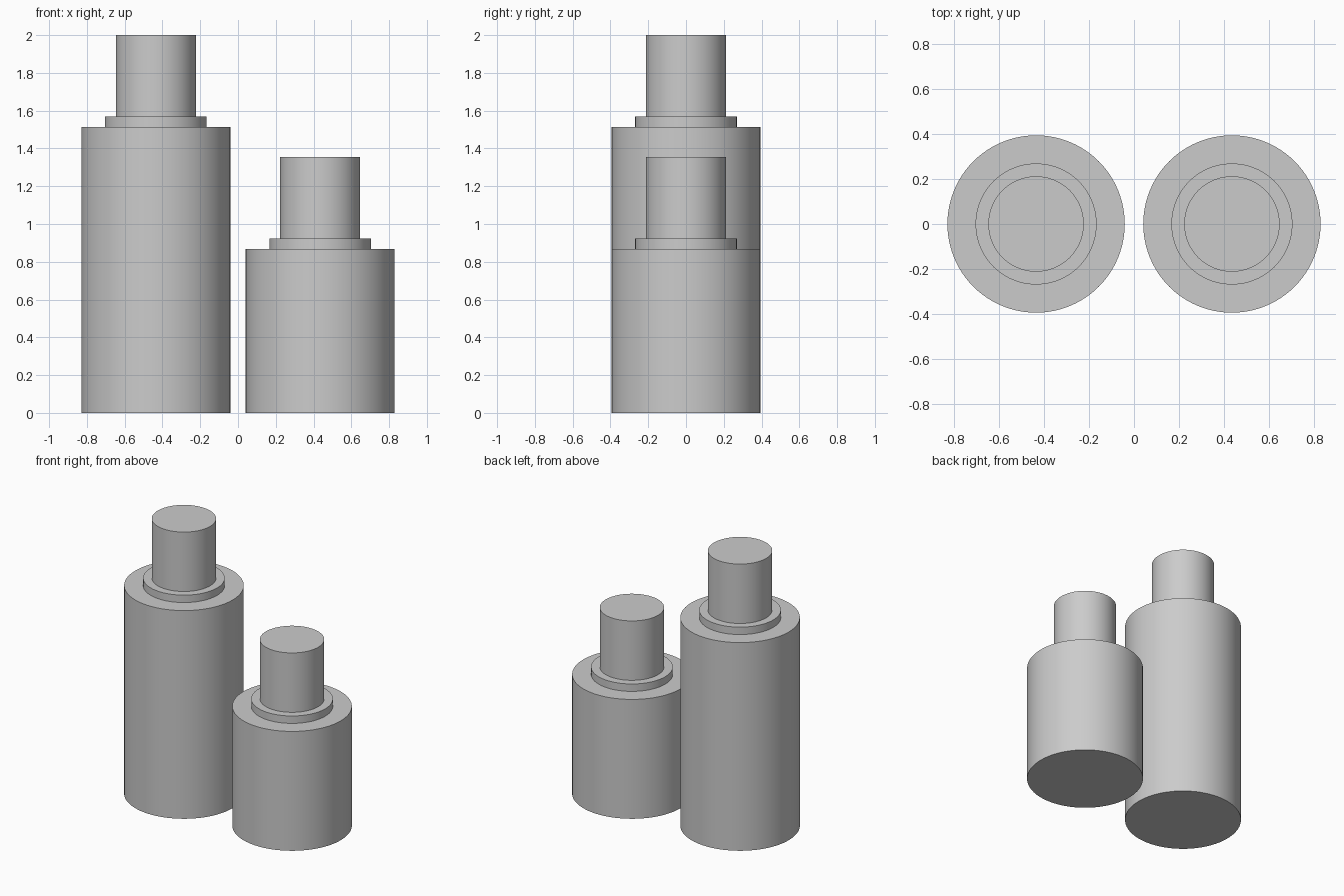
import bpy
import math

cube = bpy.data.objects.get("Cube")
if cube:
    bpy.data.objects.remove(cube, do_unlink=True)

# One plain grey for everything
grey = bpy.data.materials.new("plain_grey")
grey.use_nodes = True
colour = (0.6, 0.6, 0.6, 1)
grey.diffuse_color = colour
grey.node_tree.nodes["Principled BSDF"].inputs["Base Color"].default_value = colour


def cylinder(name, x, radius, bottom, height):
    bpy.ops.mesh.primitive_cylinder_add(
        vertices=96, radius=radius, depth=height,
        location=(x, 0, bottom + height / 2))
    obj = bpy.context.object
    obj.name = name
    obj.data.materials.append(grey)
    bpy.ops.object.shade_smooth_by_angle(angle=math.radians(30))


def bottle(name, x, body_height):
    # Wide body, thin collar and narrow cap stacked on one axis
    bottom = 0
    for part, radius, height in (("body", 0.394, body_height),
                                 ("collar", 0.269, 0.054),
                                 ("cap", 0.212, 0.432)):
        cylinder(f"{name}_{part}", x, radius, bottom, height)
        bottom += height


bottle("tall_bottle", -0.435, 1.514)
bottle("short_bottle", 0.435, 0.868)
